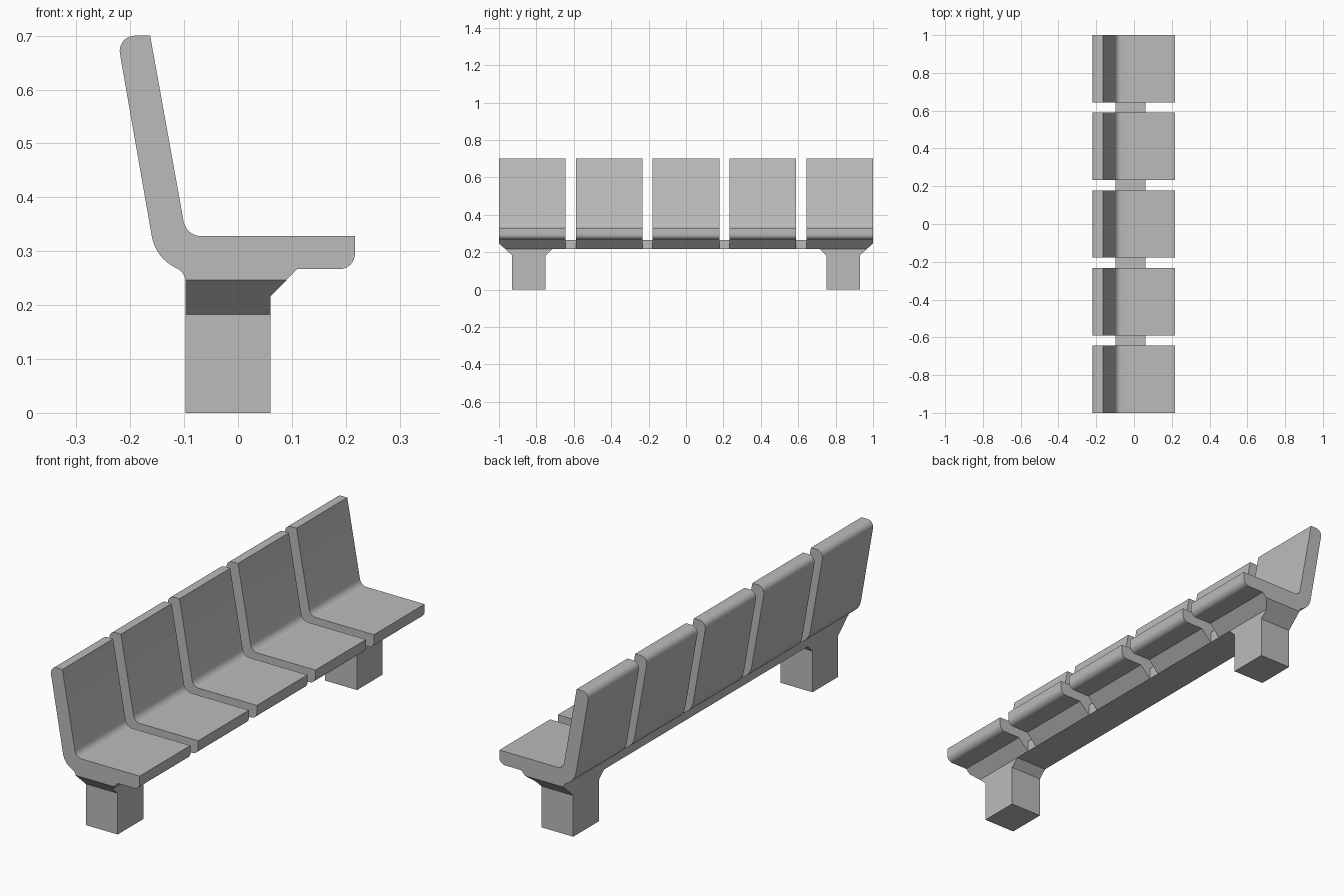
import bpy, bmesh, math
from mathutils import Vector

cube = bpy.data.objects.get("Cube")
if cube:
    bpy.data.objects.remove(cube, do_unlink=True)

GREY = (0.5, 0.5, 0.5, 1)
mat = bpy.data.materials.new("moulded grey")
mat.use_nodes = True
mat.diffuse_color = GREY
mat.node_tree.nodes["Principled BSDF"].inputs["Base Color"].default_value = GREY


def rounded(corners, steps=8):
    """Outline from corners (a, z, tangent length); each round is a true arc."""
    points = []
    for i, (a, z, t) in enumerate(corners):
        p = Vector((a, z))
        if t == 0:
            points.append(p)
            continue
        u = (Vector(corners[i - 1][:2]) - p).normalized()
        v = (Vector(corners[(i + 1) % len(corners)][:2]) - p).normalized()
        half = u.angle(v) / 2
        radius = t * math.tan(half)
        centre = p + (u + v).normalized() * t / math.cos(half)
        start, end = p + u * t - centre, p + v * t - centre
        for k in range(steps + 1):
            ray = start.lerp(end, k / steps) if k in (0, steps) else start.slerp(end, k / steps)
            points.append(centre + ray.normalized() * radius)
    return points


def extrude(points, place, offset):
    """Prism from an outline laid out by place() and pushed along offset."""
    bm = bmesh.new()
    face = bm.faces.new([bm.verts.new(place(p)) for p in points])
    new = bmesh.ops.extrude_face_region(bm, geom=[face])["geom"]
    moved = [g for g in new if isinstance(g, bmesh.types.BMVert)]
    bmesh.ops.translate(bm, verts=moved, vec=offset)
    return bm


def finish(bm, name):
    bmesh.ops.recalc_face_normals(bm, faces=bm.faces)
    mesh = bpy.data.meshes.new(name)
    bm.to_mesh(mesh)
    bm.free()
    mesh.materials.append(mat)
    obj = bpy.data.objects.new(name, mesh)
    bpy.context.collection.objects.link(obj)
    return obj


# Seat shell: backrest, rounded heel, chamfered underside and front lip
SEAT = rounded([
    (-0.163, 0.70, 0), (-0.225, 0.70, 0.034),
    (-0.153, 0.288, 0.04), (-0.097, 0.26, 0.018),
    (-0.097, 0.24, 0), (0.05, 0.24, 0),
    (0.06, 0.216, 0), (0.11, 0.267, 0),
    (0.217, 0.267, 0.028), (0.217, 0.328, 0),
    (-0.096, 0.328, 0.028),
])
WIDTH, PITCH = 0.356, 0.411
FLARE_LOW, FLARE_HIGH = Vector((0, 0.93, 0.183)), Vector((0, 1, 0.247))

seats = []
for i in range(-2, 3):
    y = i * PITCH
    bm = extrude(SEAT, lambda p: (p.x, y - WIDTH / 2, p.y), (0, WIDTH, 0))
    if abs(i) == 2:
        # End seats are trimmed along the slope of the leg flare
        side = i / 2
        slope = FLARE_HIGH - FLARE_LOW
        cut = bmesh.ops.bisect_plane(
            bm, geom=bm.verts[:] + bm.edges[:] + bm.faces[:],
            plane_co=(0, side * FLARE_LOW.y, FLARE_LOW.z),
            plane_no=(0, side * slope.z, -slope.y), clear_outer=True)
        rim = [g for g in cut["geom_cut"] if isinstance(g, bmesh.types.BMEdge)]
        bmesh.ops.edgenet_fill(bm, edges=rim)
    seats.append(finish(bm, f"seat_{i + 3}"))

# Beam with two flared legs, drawn as one side outline
half = [(0.715, 0.216), (0.75, 0.183), (0.75, 0), (0.93, 0),
        (0.93, 0.183), (1, 0.247), (0.98, 0.266)]
outline = [Vector(p) for p in half] + [Vector((-y, z)) for y, z in reversed(half)]
finish(extrude(outline, lambda p: (-0.097, p.x, p.y), (0.157, 0, 0)), "beam_and_legs")

# Soft rounds, crisp edges
bpy.ops.object.select_all(action="DESELECT")
for seat in seats:
    seat.select_set(True)
bpy.context.view_layer.objects.active = seats[0]
bpy.ops.object.shade_smooth_by_angle(angle=math.radians(30))
